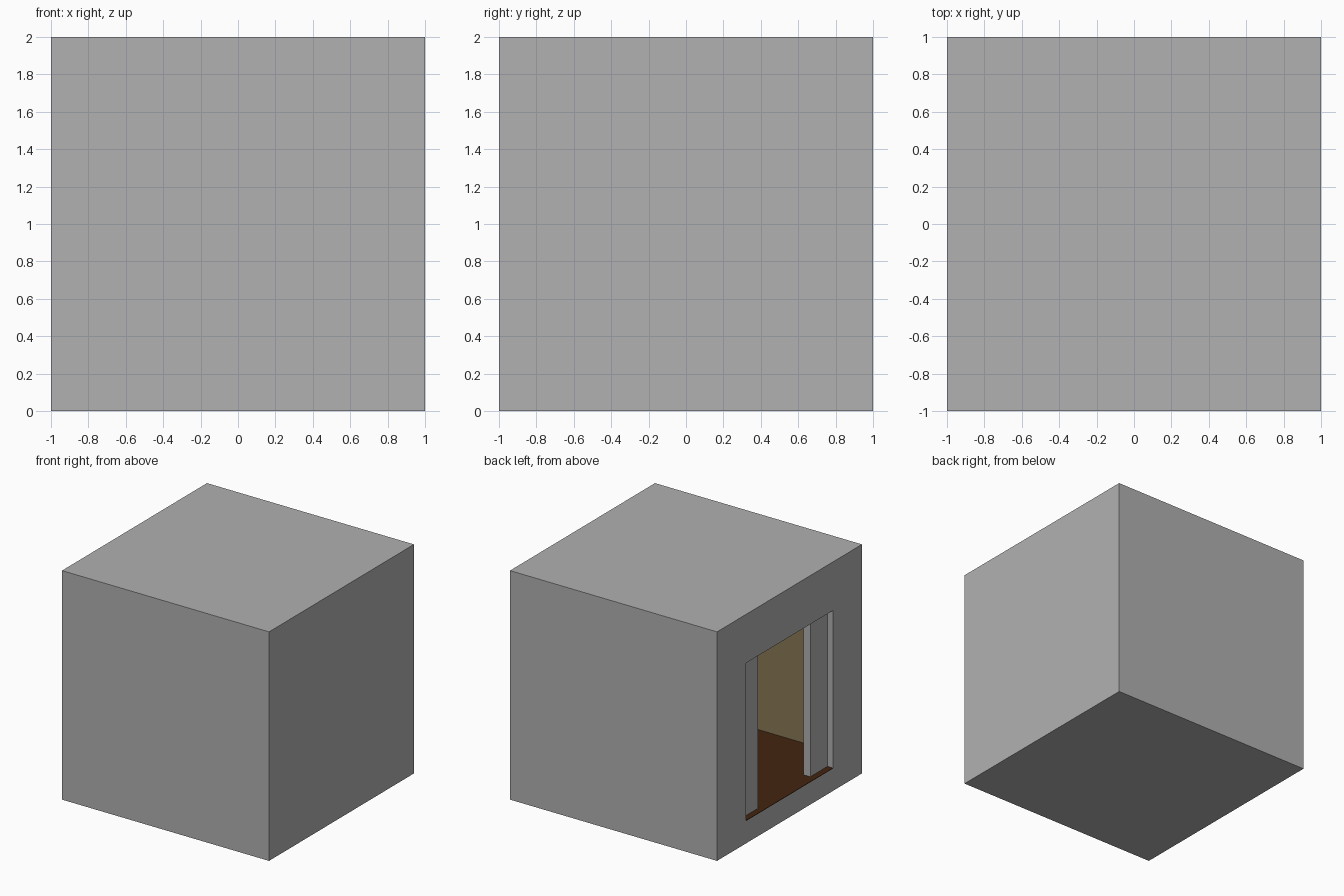
import bpy

old = bpy.data.objects.get("Cube")
if old:
    bpy.data.objects.remove(old, do_unlink=True)


def material(name, rgb):
    mat = bpy.data.materials.new(name)
    mat.use_nodes = True
    colour = (*rgb, 1.0)
    mat.diffuse_color = colour
    mat.node_tree.nodes["Principled BSDF"].inputs["Base Color"].default_value = colour
    return mat


GREY = material("mid_grey", (0.44, 0.44, 0.44))
TAN = material("tan_wall", (0.248, 0.187, 0.09))
BROWN = material("dark_brown_floor", (0.058, 0.0185, 0.0056))


def box(name, low, high, mat):
    """Box between two opposite corners."""
    centre = [(a + b) / 2 for a, b in zip(low, high)]
    size = [b - a for a, b in zip(low, high)]
    bpy.ops.mesh.primitive_cube_add(size=1, location=centre)
    obj = bpy.context.object
    obj.name = name
    obj.scale = size
    bpy.ops.object.transform_apply(location=True, rotation=False, scale=True)
    obj.data.materials.append(mat)
    return obj


def cut(target, cutter):
    """Subtract a box, keeping its colour on the cut faces."""
    cutter.hide_render = True
    mod = target.modifiers.new("cut", "BOOLEAN")
    mod.operation = "DIFFERENCE"
    mod.solver = "EXACT"
    mod.material_mode = "TRANSFER"
    mod.object = cutter
    bpy.context.view_layer.objects.active = target
    bpy.ops.object.modifier_apply(modifier=mod.name)
    bpy.data.objects.remove(cutter, do_unlink=True)


INNER = 0.85        # half width of the room inside
FLOOR = 0.2         # floor height
DOORWAY = 0.6       # half width of the doorway
LINTEL = 1.575      # top of the doorway

# Hollow room with a tan interior and a grey doorway
shell = box("room_shell", (-1, -1, 0), (1, 1, 2), GREY)
cut(shell, box("room_cutter", (-INNER, -INNER, 0.15), (INNER, INNER, 1.85), TAN))
cut(shell, box("doorway_cutter", (-1.1, -DOORWAY, FLOOR - 0.005),
               (-INNER + 0.1, DOORWAY, LINTEL), GREY))

# Floor and the threshold running out through the doorway
box("floor", (-INNER, -INNER, 0.14), (INNER, INNER, FLOOR), BROWN)
box("threshold", (-1, -DOORWAY, FLOOR - 0.005), (-INNER, DOORWAY, FLOOR), BROWN)

# Pair of half-open sliding doors, set into the wall
for side, y0, y1 in (("left", -0.96, -0.362), ("right", 0.362, 0.96)):
    box("sliding_door_" + side, (-0.947, y0, FLOOR), (-0.882, y1, LINTEL + 0.02), GREY)
